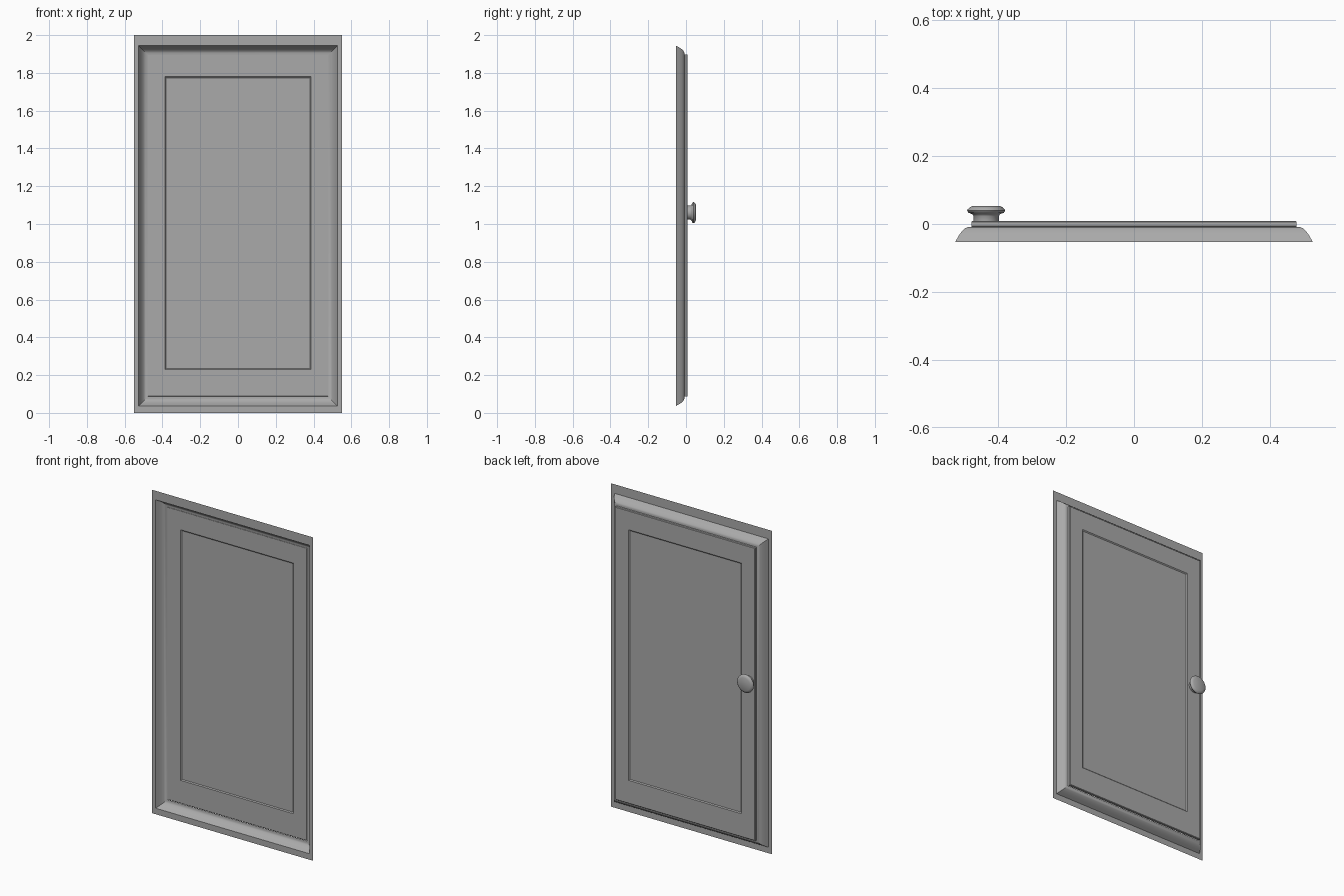
import bpy
import bmesh
import math
from mathutils import Matrix

cube = bpy.data.objects.get("Cube")
if cube:
    bpy.data.objects.remove(cube, do_unlink=True)

# Single plain grey
grey = bpy.data.materials.new("plain grey")
grey.use_nodes = True
colour = (0.4, 0.4, 0.4, 1)
grey.diffuse_color = colour
grey.node_tree.nodes["Principled BSDF"].inputs["Base Color"].default_value = colour


def finish(name, bm, angle=30):
    bmesh.ops.recalc_face_normals(bm, faces=bm.faces)
    mesh = bpy.data.meshes.new(name)
    bm.to_mesh(mesh)
    bm.free()
    mesh.materials.append(grey)
    obj = bpy.data.objects.new(name, mesh)
    bpy.context.collection.objects.link(obj)
    bpy.ops.object.select_all(action="DESELECT")
    obj.select_set(True)
    bpy.context.view_layer.objects.active = obj
    bpy.ops.object.shade_smooth_by_angle(angle=math.radians(angle))
    return obj


def skin(bm, rings, caps=False):
    """Bridge equal-sized closed loops of points."""
    loops = [[bm.verts.new(p) for p in ring] for ring in rings]
    for a, b in zip(loops, loops[1:]):
        for i in range(len(a)):
            j = (i + 1) % len(a)
            bm.faces.new((a[i], a[j], b[j], b[i]))
    if caps:
        bm.faces.new(loops[0])
        bm.faces.new(loops[-1])


def rect(half_width, bottom, top, y, inset=0):
    w, b, t = half_width - inset, bottom + inset, top - inset
    return [(-w, y, b), (w, y, b), (w, y, t), (-w, y, t)]


FRONT = -0.053
opening = (0.526, 0.037, 1.944)
slab = (0.479, 0.086, 1.898)
panel = (0.386, 0.23, 1.78)

# Flat surround with an opening
bm = bmesh.new()
skin(bm, [rect(0.55, 0, 2, FRONT), rect(*opening, FRONT)])
finish("flat_surround", bm)

# Curved moulding leading back to the door
bm = bmesh.new()
curve = [(0, FRONT), (0.009, -0.036), (0.018, -0.023),
         (0.028, -0.013), (0.038, -0.009), (0.049, -0.008)]
skin(bm, [rect(*opening, y, inset) for inset, y in curve])
finish("curved_moulding", bm)

# Door slab with a shallow sloped recess on both sides
bm = bmesh.new()
half = [rect(*panel, 0.004, 0.006), rect(*panel, 0.009),
        rect(*slab, 0.009, 0.003), rect(*slab, 0.006)]
mirrored = [[(x, -y, z) for x, y, z in ring] for ring in reversed(half)]
skin(bm, half + mirrored, caps=True)
finish("door_slab", bm, 20)

# Turned knob on the back
bm = bmesh.new()
profile = [(0.037, 0.006), (0.037, 0.023), (0.041, 0.029), (0.052, 0.033),
           (0.056, 0.039), (0.055, 0.043), (0.048, 0.049), (0.04, 0.053)]
steps = [2 * math.pi * i / 32 for i in range(32)]
skin(bm, [[(r * math.cos(a), y, r * math.sin(a)) for a in steps]
          for r, y in profile], caps=True)
bm.transform(Matrix.Translation((-0.435, 0, 1.06)))
finish("door_knob", bm, 40)
